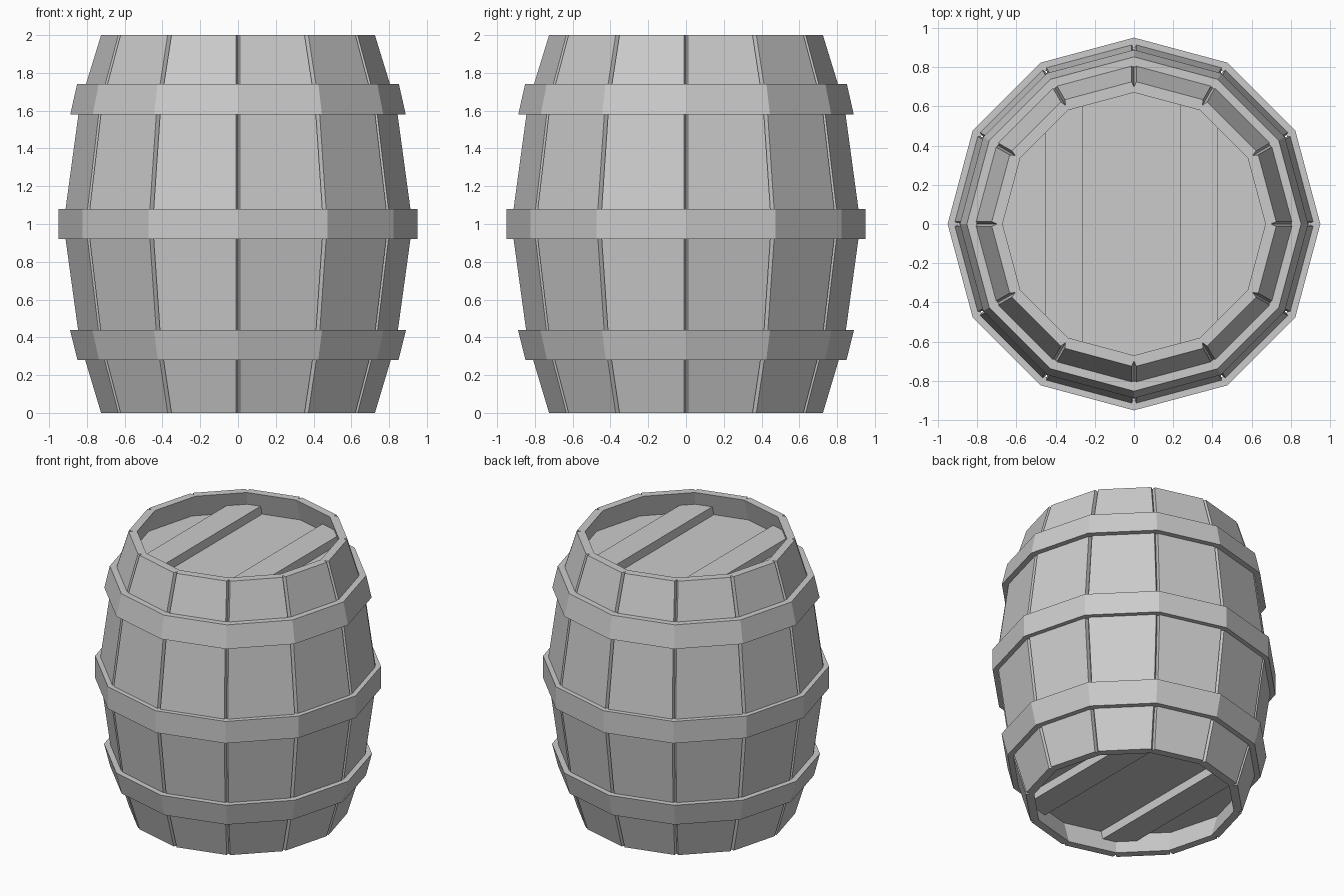
import bpy, bmesh
from math import sin, cos, radians, pi
from mathutils import Matrix, Vector

if "Cube" in bpy.data.objects:
    bpy.data.objects.remove(bpy.data.objects["Cube"])

SIDES = 12
STEP = 2 * pi / SIDES
# outer corner radius of the staves by height
PROFILE = [(0, .728), (.28, .812), (.44, .85), (.92, .916),
           (1.08, .916), (1.56, .85), (1.72, .812), (2, .728)]
PROFILE[5:7] = [(1.58, .848), (1.74, .808)]


def finish(bm, name):
    bmesh.ops.remove_doubles(bm, verts=bm.verts, dist=1e-4)
    bmesh.ops.recalc_face_normals(bm, faces=bm.faces)
    me = bpy.data.meshes.new(name)
    bm.to_mesh(me)
    bm.free()
    ob = bpy.data.objects.new(name, me)
    bpy.context.collection.objects.link(ob)
    return ob


def polar(r, a, z):
    return Vector((r * cos(a), r * sin(a), z))


# Staves: one stave with half a V groove on each side, repeated around
def stave_section(r, z, gap=.012, depth=.03, thick=.058):
    a, b = polar(r, 0, z), polar(r, STEP, z)
    along = (b - a).normalized() * gap
    return [a + along, b - along, polar(r - depth, STEP, z),
            polar(r - thick, STEP, z), polar(r - thick, 0, z), polar(r - depth, 0, z)]


bm = bmesh.new()
for k in range(SIDES):
    turn = Matrix.Rotation(k * STEP, 3, 'Z')
    rows = [[bm.verts.new(turn @ p) for p in stave_section(r, z)] for z, r in PROFILE]
    for lo, hi in zip(rows, rows[1:]):
        for i in (0, 1, 3, 5):  # open where neighbouring staves touch
            j = (i + 1) % 6
            bm.faces.new((lo[i], lo[j], hi[j], hi[i]))
    bm.faces.new(rows[0])
    bm.faces.new(rows[-1])
finish(bm, "staves")


# Hoops: twelve-sided bands with a closed cross-section
def hoop(name, z0, z1, r0, r1, thick=.05):
    bm = bmesh.new()
    section = [(r0 - thick, z0), (r0, z0), (r1, z1), (r1 - thick, z1)]
    rings = [[bm.verts.new(polar(r, k * STEP, z)) for r, z in section] for k in range(SIDES)]
    for k in range(SIDES):
        a, b = rings[k], rings[(k + 1) % SIDES]
        for i in range(4):
            j = (i + 1) % 4
            bm.faces.new((a[i], b[i], b[j], a[j]))
    finish(bm, name)


hoop("lower_hoop", .28, .44, .85, .89)
hoop("middle_hoop", .92, 1.08, .95, .95)
hoop("upper_hoop", 1.58, 1.74, .888, .852)


# Heads: twelve-sided boards, battens are slices of the same outline
def board(name, r, z0, z1, x_range=None):
    bm = bmesh.new()
    bmesh.ops.create_cone(bm, cap_ends=True, segments=SIDES, radius1=r, radius2=r, depth=z1 - z0,
                          matrix=Matrix.Translation((0, 0, (z0 + z1) / 2)))
    if x_range:
        for x, side in zip(x_range, (-1, 1)):
            cut = bmesh.ops.bisect_plane(bm, geom=bm.verts[:] + bm.edges[:] + bm.faces[:],
                                         plane_co=(x, 0, 0), plane_no=(side, 0, 0), clear_outer=True)
            edges = [e for e in cut["geom_cut"] if isinstance(e, bmesh.types.BMEdge)]
            bmesh.ops.contextual_create(bm, geom=edges)
    finish(bm, name)


for end, flip in (("top", False), ("bottom", True)):
    def span(a, b):
        return (2 - b, 2 - a) if flip else (a, b)
    board(end + "_head", .73, *span(1.78, 1.835))
    board(end + "_batten_left", .715, *span(1.82, 1.9), (-.45, -.26))
    board(end + "_batten_right", .715, *span(1.82, 1.9), (.235, .425))
